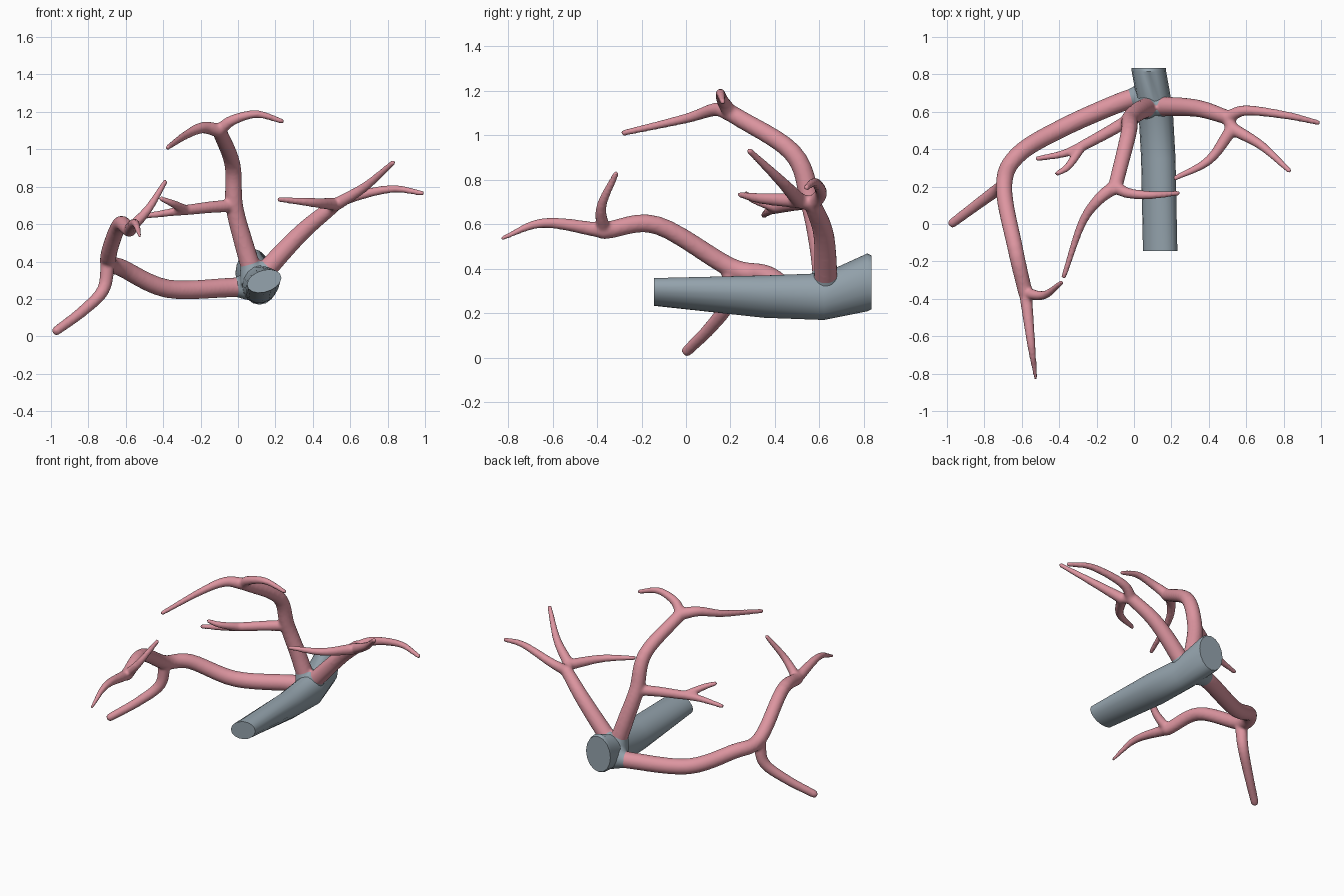
import bpy, bmesh, math
from mathutils import Vector

if "Cube" in bpy.data.objects:
    bpy.data.objects.remove(bpy.data.objects["Cube"])

SIDES = 16


def spline(points, steps=6):
    # smooth path through a few points
    p = [Vector(q) for q in points]
    p = [p[0] * 2 - p[1]] + p + [p[-1] * 2 - p[-2]]
    out = []
    for a, b, c, d in zip(p, p[1:], p[2:], p[3:]):
        for s in range(steps):
            t = s / steps
            m0, m1 = (c - a) / 2, (d - b) / 2
            out.append(b + m0 * t + (3 * (c - b) - 2 * m0 - m1) * t ** 2
                       + (2 * (b - c) + m0 + m1) * t ** 3)
    return out + [p[-2]]


def bridge(bm, rings):
    loops = [[bm.verts.new(v) for v in r] for r in rings]
    for a, b in zip(loops, loops[1:]):
        for i in range(SIDES):
            j = (i + 1) % SIDES
            bm.faces.new((a[i], a[j], b[j], b[i]))
    bm.faces.new(loops[0][::-1])
    bm.faces.new(loops[-1])


def circle():
    angles = [2 * math.pi * j / SIDES for j in range(SIDES)]
    return [(math.cos(a), math.sin(a)) for a in angles]


def tube(bm, pts, r0, r1):
    # tapered tube with a rounded tip
    n = len(pts)
    rings, side = [], None
    for i, p in enumerate(pts):
        tan = (pts[min(i + 1, n - 1)] - pts[max(i - 1, 0)]).normalized()
        side = tan.orthogonal() if side is None else side - tan * side.dot(tan)
        side.normalize()
        up = tan.cross(side)
        r = r0 + (r1 - r0) * i / (n - 1)
        for k in ((0, .5, .85) if i == n - 1 else (0,)):
            rr = r * math.sqrt(1 - k * k)
            rings.append([p + tan * r * k + (side * c + up * s) * rr for c, s in circle()])
    bridge(bm, rings)


def finish(bm, name, color, fuse):
    bmesh.ops.recalc_face_normals(bm, faces=bm.faces)
    me = bpy.data.meshes.new(name)
    bm.to_mesh(me)
    bm.free()
    ob = bpy.data.objects.new(name, me)
    bpy.context.collection.objects.link(ob)
    me.materials.append(color)
    if fuse:
        # fuse overlapping tubes and soften the forks
        m = ob.modifiers.new("fuse", "REMESH")
        m.mode = "VOXEL"
        m.voxel_size = .009
        m.use_smooth_shade = True
        m = ob.modifiers.new("soften", "SMOOTH")
        m.iterations = 5
    else:
        bpy.ops.object.select_all(action="DESELECT")
        bpy.context.view_layer.objects.active = ob
        ob.select_set(True)
        bpy.ops.object.shade_smooth_by_angle(angle=math.radians(40))


pink = bpy.data.materials.new("pink")
pink.diffuse_color = (.72, .3, .35, 1)
pink.use_nodes = True
pink.node_tree.nodes["Principled BSDF"].inputs["Base Color"].default_value = pink.diffuse_color
grey = bpy.data.materials.new("grey")
grey.diffuse_color = (.3, .37, .42, 1)
grey.use_nodes = True
grey.node_tree.nodes["Principled BSDF"].inputs["Base Color"].default_value = grey.diffuse_color

vessels, collars = bmesh.new(), bmesh.new()


def stem(*points):
    # thick vessel leaving the trunk through a grey collar
    path = spline(points)
    tube(vessels, path, .055, .039)
    root, aim = path[0], (path[3] - path[0]).normalized()
    tube(collars, [root + aim * d for d in (0, .05, .09)], .085, .054)
    return points


def twig(start, *points, r0=.035, r1=.014):
    # thinner vessel growing out of a point on its parent
    tube(vessels, spline((start,) + points), r0, r1)
    return points[-1]


# centre stem, its two tips and forked side branch
centre = stem((.09, .63, .3), (.03, .605, .5), (-.02, .56, .7), (-.03, .48, .92), (-.1, .2, 1.1))
twig(centre[-1], (-.19, .13, 1.115), (-.28, 0, 1.075), (-.375, -.28, 1.01), r0=.039)
twig(centre[-1], (-.03, .165, 1.155), (.1, .155, 1.188), (.235, .165, 1.15))
fork = twig(centre[2], (-.15, .485, .69), (-.28, .415, .675), r1=.028)
twig(fork, (-.38, .375, .66), (-.515, .35, .64), r0=.027)
twig(fork, (-.35, .31, .71), (-.41, .27, .735), r0=.027)

# right stem and its three tips
right = stem((.1, .63, .3), (.33, .62, .545), (.5, .57, .69))
twig(right[-1], (.6, .607, .74), (.82, .58, .788), (.985, .542, .765))
fork = twig(right[-1], (.525, .51, .705), r1=.033)
twig(fork, (.68, .42, .8), (.83, .285, .93))
twig(fork, (.4, .34, .715), (.22, .245, .732))

# left stem, lower branch, and two front tips
left = stem((.08, .69, .27), (-.06, .655, .26), (-.38, .515, .255), (-.62, .37, .365),
            (-.695, .2, .405), (-.635, -.13, .595), (-.58, -.37, .57))
twig(left[4], (-.72, .19, .25), (-.83, .11, .135), (-.97, .005, .03), r0=.039, r1=.025)
twig(left[-1], (-.55, -.64, .605), (-.525, -.825, .537), r1=.01)
twig(left[-1], (-.48, -.38, .68), (-.39, -.315, .825), r0=.032)

finish(vessels, "branching_vessels", pink, True)
finish(collars, "stem_collars", grey, True)

# main trunk: centre x, y, z and half height; half width stays near constant
bm = bmesh.new()
rings = []
for x, y, z, h in ((.14, -.145, .295, .06), (.13, .35, .274, .095), (.115, .62, .274, .105),
                   (.08, .815, .338, .13), (.078, .835, .338, .12)):
    rings.append([(x + .092 * c, y, z + h * s + .018 * c * (y < .5)) for c, s in circle()])
bridge(bm, rings)
finish(bm, "main_trunk", grey, False)
